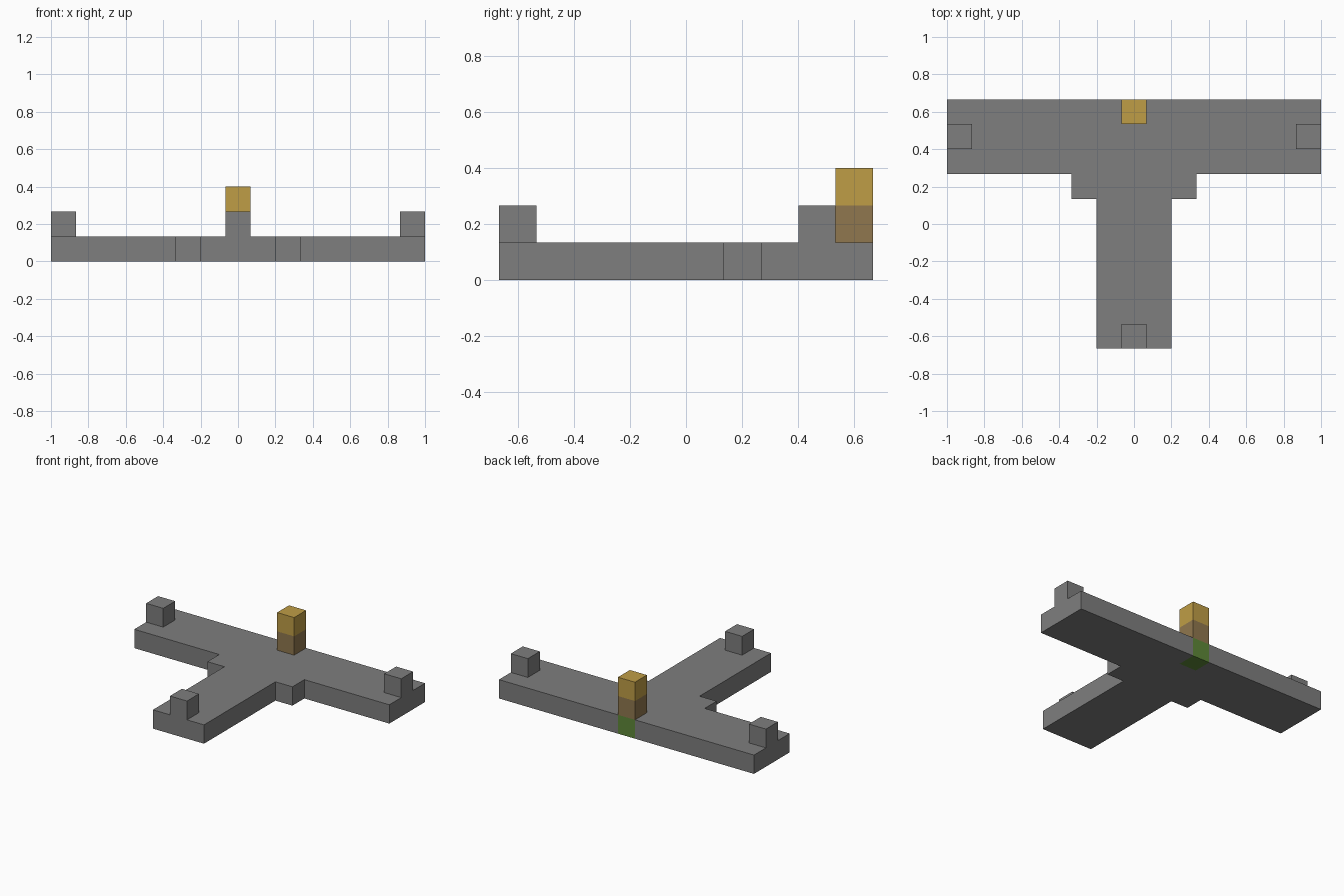
import bpy
import bmesh

cube = bpy.data.objects.get("Cube")
if cube:
    bpy.data.objects.remove(cube, do_unlink=True)

U = 2 / 15  # one block


def material(name, rgb):
    linear = [(c / 255 / 12.92) if c < 11 else ((c / 255 + 0.055) / 1.055) ** 2.4 for c in rgb]
    mat = bpy.data.materials.new(name)
    mat.use_nodes = True
    mat.diffuse_color = (*linear, 1)
    bsdf = mat.node_tree.nodes["Principled BSDF"]
    bsdf.inputs["Base Color"].default_value = (*linear, 1)
    bsdf.inputs["Roughness"].default_value = 0.9
    return mat


grey = material("stone grey", (126, 126, 126))
green = material("grass green", (94, 136, 56))
brown = material("wood brown", (144, 119, 78))
gold = material("gold", (191, 157, 70))


def prism(name, outline, z0, z1, mats, cuts=(), rule=None):
    """Extrude an outline in block units, cut it by planes, colour faces by a rule."""
    bm = bmesh.new()
    base = bm.faces.new([bm.verts.new((x, y, z0)) for x, y in outline])
    top = bmesh.ops.extrude_face_region(bm, geom=[base])["geom"]
    verts = [v for v in top if isinstance(v, bmesh.types.BMVert)]
    bmesh.ops.translate(bm, verts=verts, vec=(0, 0, z1 - z0))
    for point, normal in cuts:
        bmesh.ops.bisect_plane(bm, geom=bm.verts[:] + bm.edges[:] + bm.faces[:],
                               plane_co=point, plane_no=normal)
    bmesh.ops.recalc_face_normals(bm, faces=bm.faces[:])
    if rule:
        for f in bm.faces:
            f.material_index = rule(f.calc_center_median())
    # Parts resting on the base need no underside
    if z0 > 0:
        under = [f for f in bm.faces if f.normal.z < -0.9]
        bmesh.ops.delete(bm, geom=under, context="FACES_ONLY")
    bmesh.ops.scale(bm, verts=bm.verts[:], vec=(U, U, U))
    mesh = bpy.data.meshes.new(name)
    bm.to_mesh(mesh)
    bm.free()
    for m in mats:
        mesh.materials.append(m)
    obj = bpy.data.objects.new(name, mesh)
    bpy.context.collection.objects.link(obj)
    return obj


def block(x, y):
    return [(x - .5, y - .5), (x + .5, y - .5), (x + .5, y + .5), (x - .5, y + .5)]


# T-shaped base with stepped inner corners and one green block at the back
right_side = [(1.5, -5), (1.5, 1), (2.5, 1), (2.5, 2), (7.5, 2), (7.5, 5)]
left_side = [(-x, y) for x, y in reversed(right_side)]
prism("base", right_side + left_side, 0, 1, [grey, green],
      cuts=[((.5, 0, 0), (1, 0, 0)), ((-.5, 0, 0), (1, 0, 0)), ((0, 4, 0), (0, 1, 0))],
      rule=lambda c: int(abs(c.x) < .5 and c.y > 4))

# Pegs at the three ends
for name, x, y in (("left_peg", 7, 3.5), ("right_peg", -7, 3.5), ("front_peg", 0, -4.5)):
    prism(name, block(x, y), 1, 2, [grey])

# Two-tone post above the green block
prism("post", block(0, 4.5), 1, 3, [brown, gold],
      cuts=[((0, 0, 2), (0, 0, 1))], rule=lambda c: int(c.z > 2))
